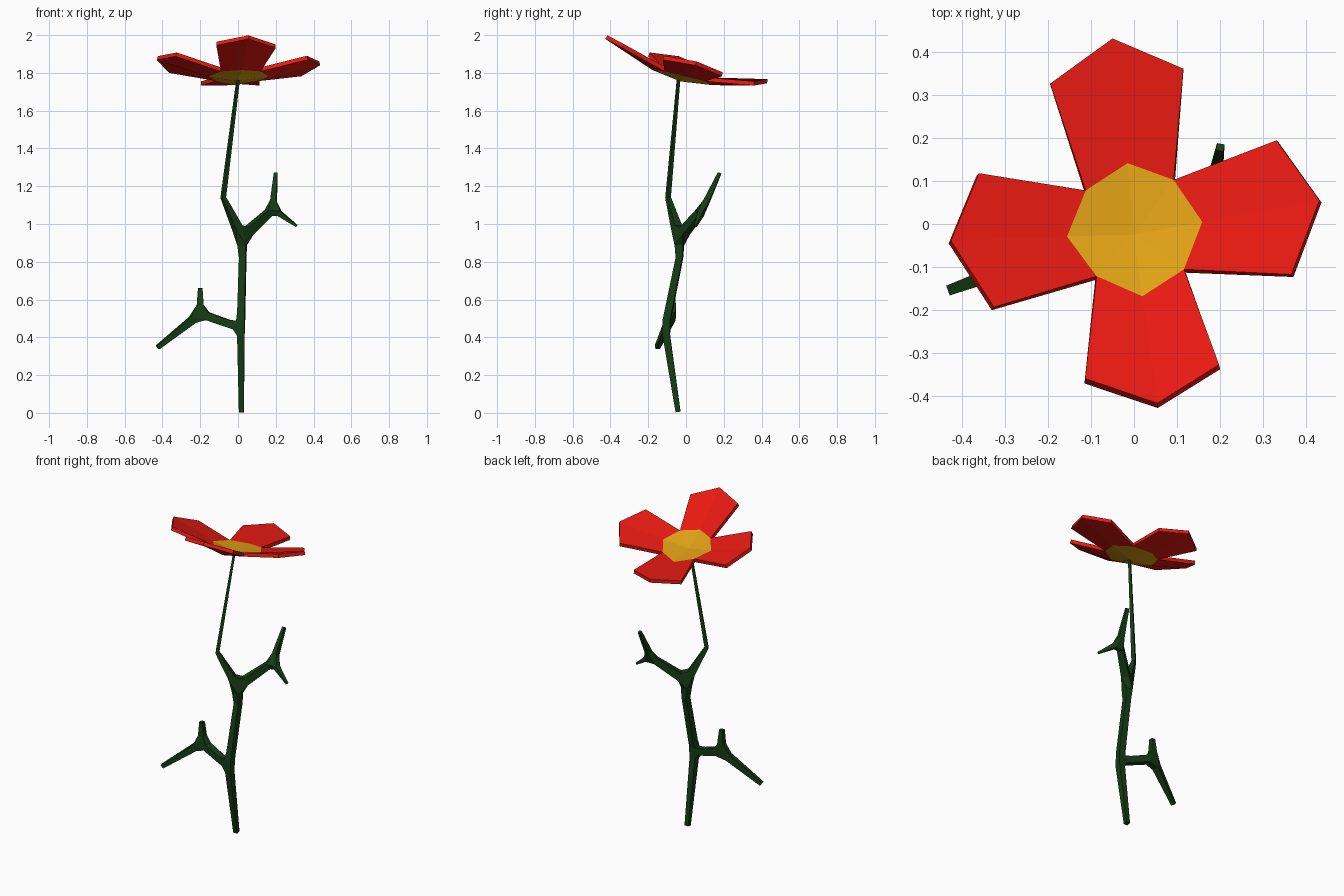
import bpy


def material(name, rgb):
    m = bpy.data.materials.new(name)
    m.diffuse_color = (*rgb, 1)
    return m


def mesh_object(name, verts, edges, faces, mats):
    me = bpy.data.meshes.new(name)
    me.from_pydata(verts, edges, faces)
    for m in mats:
        me.materials.append(m)
    ob = bpy.data.objects.new(name, me)
    bpy.context.collection.objects.link(ob)
    return ob


red = material("petal_red", (0.8, 0.01, 0.006))
yellow = material("centre_yellow", (0.75, 0.36, 0.008))
green = material("stem_green", (0.008, 0.045, 0.008))

# Stem and twigs: skinned skeleton, (x, y, z, radius)
nodes = [
    (0.018, -0.042, 0.005, 0.013), (0.015, -0.11, 0.45, 0.020),
    (0.025, -0.035, 0.82, 0.018), (0.020, -0.035, 0.93, 0.026),
    (-0.078, -0.095, 1.14, 0.011), (0.0, -0.04, 1.76, 0.007),
    (-0.20, -0.07, 0.525, 0.022), (-0.425, -0.152, 0.347, 0.012),
    (-0.20, -0.075, 0.66, 0.012),
    (0.185, 0.09, 1.08, 0.018), (0.20, 0.178, 1.27, 0.009),
    (0.31, 0.05, 0.99, 0.006),
]
links = [(0, 1), (1, 2), (2, 3), (3, 4), (4, 5), (1, 6), (6, 7), (6, 8),
         (3, 9), (9, 10), (9, 11)]
stem = mesh_object("stem", [n[:3] for n in nodes], links, [], [green])
stem.modifiers.new("skin", 'SKIN').branch_smoothing = 0
for n, sv in zip(nodes, stem.data.skin_vertices[0].data):
    sv.radius = (n[3], n[3])
    sv.use_root = False
stem.data.skin_vertices[0].data[0].use_root = True

# Flower: dished octagonal centre and four tilted petals, one shell
centre = [(0, -0.03, 1.755)]
rim = [(0.095, 0.10, 1.755), (-0.015, 0.14, 1.735), (-0.115, 0.075, 1.757),
       (-0.16, -0.035, 1.78), (-0.09, -0.13, 1.808), (0.02, -0.178, 1.815),
       (0.12, -0.113, 1.808), (0.163, 0, 1.78)]
tips = [
    [(0.115, 0.36, 1.733), (-0.05, 0.43, 1.745), (-0.195, 0.325, 1.733)],
    [(-0.365, 0.113, 1.80), (-0.43, -0.045, 1.868), (-0.33, -0.2, 1.888)],
    [(-0.115, -0.37, 1.946), (0.055, -0.427, 1.98), (0.20, -0.337, 1.932)],
    [(0.37, -0.123, 1.87), (0.435, 0.05, 1.84), (0.335, 0.19, 1.782)],
]
verts = centre + rim
faces = [(0, 1 + i, 1 + (i + 1) % 8) for i in range(8)]
for p, outer in enumerate(tips):
    k = len(verts)
    verts += outer
    a, b, c = (1 + (2 * p + j) % 8 for j in range(3))
    faces += [(a, k, k + 1, b), (b, k + 1, k + 2, c)]
flower = mesh_object("flower", verts, [], faces, [yellow, red])
for f in flower.data.polygons:
    f.material_index = 0 if f.index < 8 else 1
shell = flower.modifiers.new("thickness", 'SOLIDIFY')
shell.thickness = 0.022
shell.offset = 1
